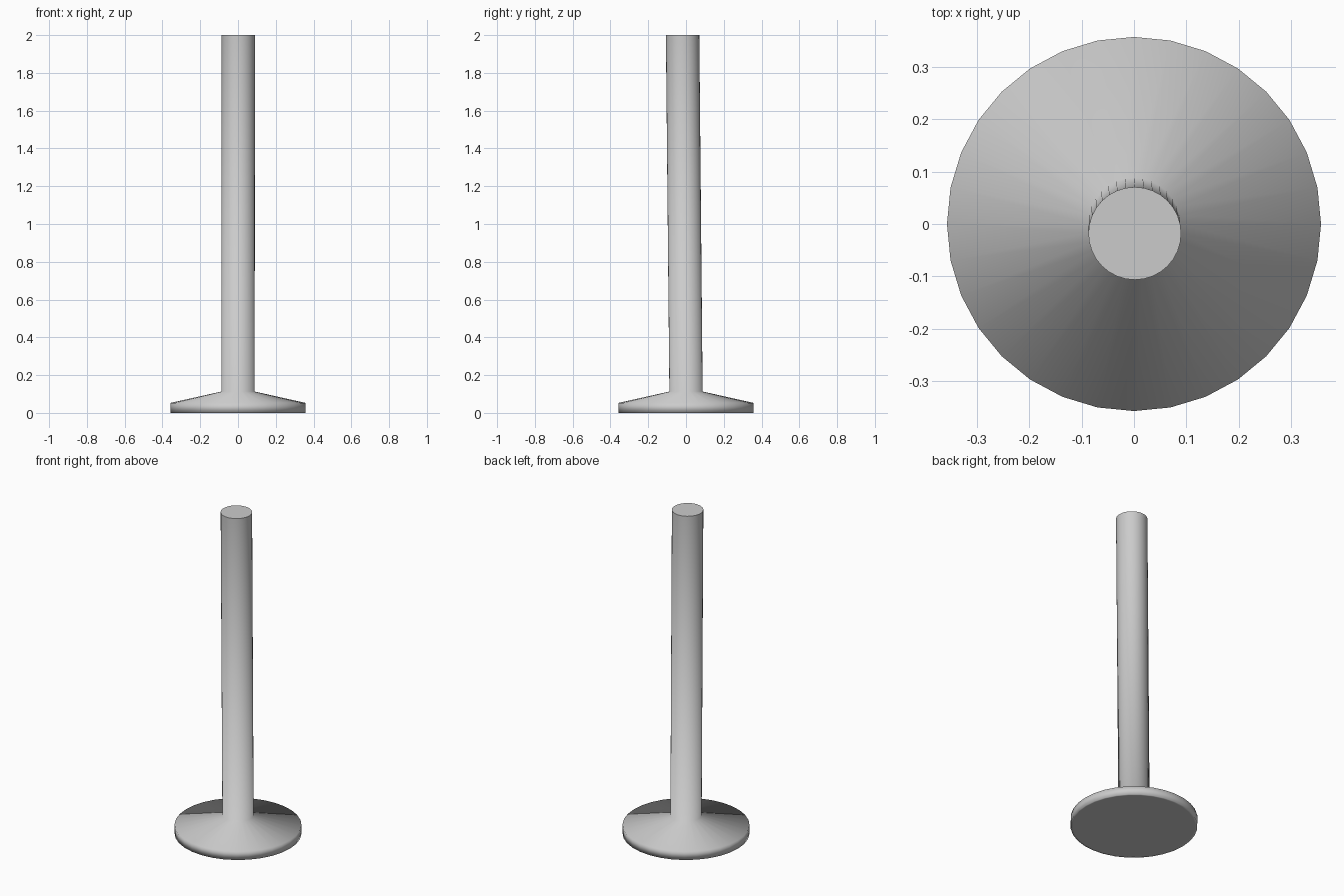
import bpy, bmesh
from math import cos, sin, tau

if "Cube" in bpy.data.objects:
    bpy.data.objects.remove(bpy.data.objects["Cube"])

SIDES = 32
bm = bmesh.new()


def ring(radius, z, x=0.0, y=0.0):
    return [bm.verts.new((x + radius * cos(tau * i / SIDES),
                          y + radius * sin(tau * i / SIDES), z))
            for i in range(SIDES)]


def bridge(a, b):
    for i in range(SIDES):
        j = (i + 1) % SIDES
        bm.faces.new((a[i], a[j], b[j], b[i]))


# flat underside, rim, conical foot and slightly leaning pole
rings = [ring(0.345, 0), ring(0.357, 0), ring(0.357, 0.053),
         ring(0.088, 0.113), ring(0.0885, 2.0, 0.0015, -0.018)]
for lower, upper in zip(rings, rings[1:]):
    bridge(lower, upper)
bm.faces.new(rings[0][::-1])
top = bm.faces.new(rings[-1])

# smooth shading everywhere, crisp edge only around the pole top
for f in bm.faces:
    f.smooth = True
for e in top.edges:
    e.smooth = False

mesh = bpy.data.meshes.new("pole_stand")
bm.to_mesh(mesh)
bm.free()
bpy.context.collection.objects.link(bpy.data.objects.new("pole_stand", mesh))
